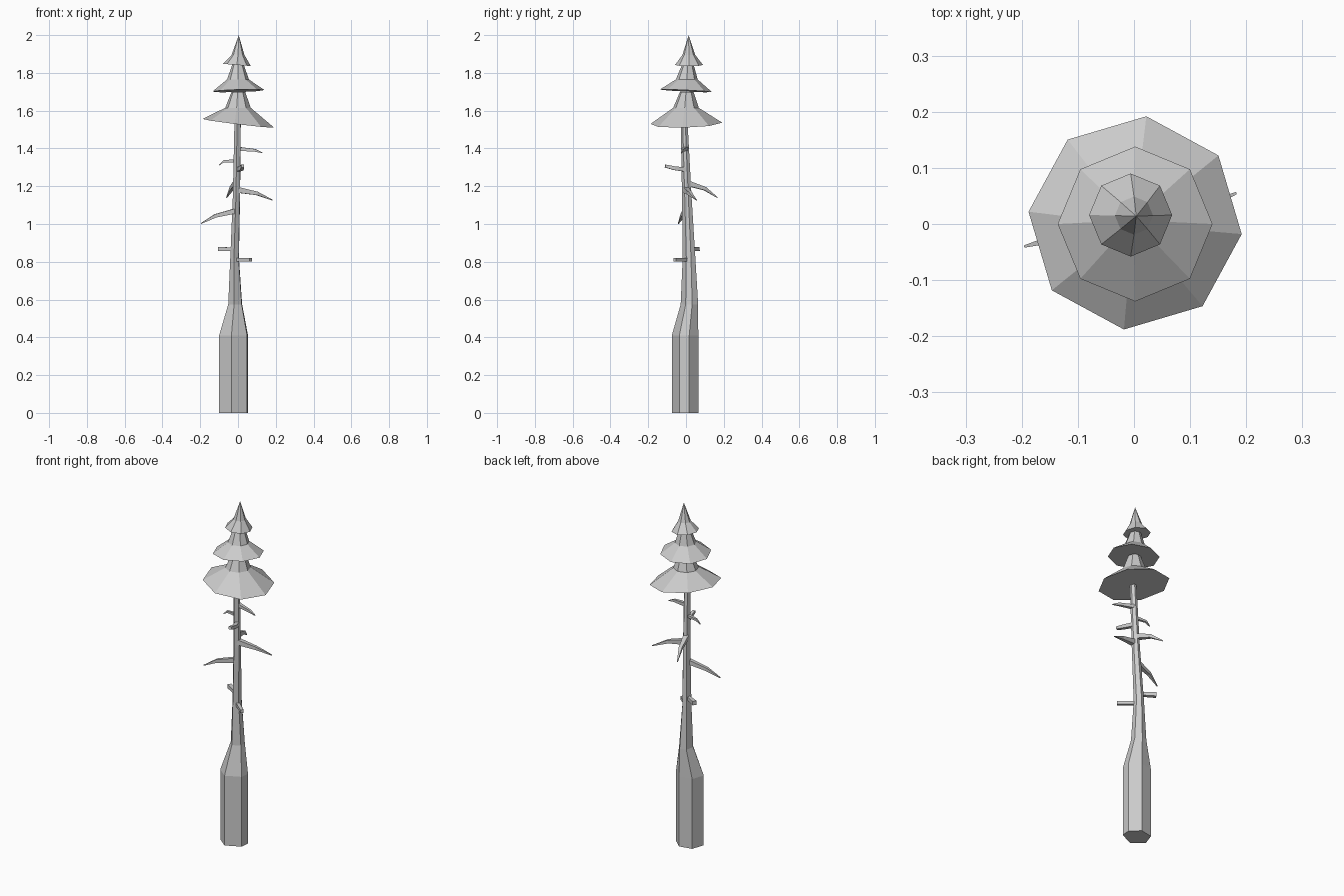
import bpy, bmesh, math
from mathutils import Vector

if "Cube" in bpy.data.objects:
    bpy.data.objects.remove(bpy.data.objects["Cube"])


def loft(name, rings, tip=None):
    """Skin rings of points, with flat caps or a pointed end."""
    bm = bmesh.new()
    vs = [[bm.verts.new(p) for p in ring] for ring in rings]
    n = len(vs[0])
    for a, b in zip(vs, vs[1:]):
        for i in range(n):
            j = (i + 1) % n
            bm.faces.new((a[i], a[j], b[j], b[i]))
    bm.faces.new(vs[0][::-1])
    if tip is None:
        bm.faces.new(vs[-1])
    else:
        t = bm.verts.new(tip)
        for i in range(n):
            bm.faces.new((vs[-1][i], vs[-1][(i + 1) % n], t))
    bmesh.ops.recalc_face_normals(bm, faces=bm.faces)
    me = bpy.data.meshes.new(name)
    bm.to_mesh(me)
    bm.free()
    ob = bpy.data.objects.new(name, me)
    bpy.context.collection.objects.link(ob)
    return ob


# Six-sided trunk: one irregular section, moved and scaled up the height
base = [(0.048, -0.035), (0.053, 0.017), (0, 0.065),
        (-0.075, 0.05), (-0.1, -0.022), (-0.035, -0.075)]
bx, by = -0.0235, -0.005
# z, centre x, centre y, scale x, scale y
levels = [(0, bx, by, 1, 1), (0.41, bx, by, 1, 1),
          (0.575, -0.015, 0.018, 0.48, 0.66),
          (0.82, -0.018, 0.016, 0.30, 0.48),
          (1.15, -0.008, 0.004, 0.25, 0.36),
          (1.54, -0.002, -0.010, 0.22, 0.26)]
loft("trunk", [[(cx + (x - bx) * sx, cy + (y - by) * sy, z) for x, y in base]
               for z, cx, cy, sx, sy in levels])


# Flared eight-sided foliage tiers
def tier(name, profile, turn, tilt=(0, 0), tip=None):
    rings = []
    for k, (r, z, cx, cy) in enumerate(profile):
        ring = []
        for i in range(8):
            a = math.radians(turn + 45 * i)
            x, y = r * math.cos(a), r * math.sin(a)
            dz = x * tilt[0] + y * tilt[1] if k == 0 else 0
            ring.append((cx + x, cy + y, z + dz))
        rings.append(ring)
    return loft(name, rings, tip)


tier("lower_foliage", [(0.191, 1.533, 0.002, 0.002), (0.068, 1.615, 0, 0),
                       (0.036, 1.70, 0.002, 0.004)], -6, (-0.12, 0.03))
tier("middle_foliage", [(0.138, 1.705, 0.002, 0.0), (0.058, 1.765, 0, 0.004),
                        (0.030, 1.845, 0, 0.01)], 0, (0.03, -0.05))
tier("top_foliage", [(0.074, 1.842, -0.006, 0.016), (0.034, 1.895, 0, 0.015)],
     0, (-0.08, 0), (0.004, 0.014, 2.0))


# Bare branches: tapered four-sided sweeps along a short path
def branch(name, pts, radii):
    pts = [Vector(p) for p in pts]
    side = (pts[-1] - pts[0]).cross(Vector((0, 0, 1))).normalized()
    up = side.cross(pts[-1] - pts[0]).normalized()
    loft(name, [[p + r * (side * math.cos(a) + up * math.sin(a))
                 for a in (math.pi / 4 + math.pi / 2 * i for i in range(4))]
                for p, r in zip(pts, radii)])


branch("stub_right", [(-0.02, 0.015, 0.81), (0.068, -0.06, 0.81)], (0.013, 0.013))
branch("stub_left", [(-0.02, 0.015, 0.865), (-0.10, 0.063, 0.868)], (0.013, 0.016))
branch("branch_left", [(-0.01, 0, 1.07), (-0.12, -0.02, 1.043), (-0.195, -0.04, 1.003)],
       (0.019, 0.013, 0.003))
branch("branch_right", [(0, 0, 1.18), (0.10, 0.02, 1.162), (0.182, 0.055, 1.127)],
       (0.021, 0.013, 0.003))
branch("branch_back", [(-0.01, 0.01, 1.215), (-0.035, 0.10, 1.187), (-0.06, 0.166, 1.14)],
       (0.02, 0.013, 0.003))
branch("branch_front", [(0, 0, 1.288), (0.02, -0.06, 1.295), (0.025, -0.11, 1.307)],
       (0.016, 0.014, 0.011))
branch("twig_left", [(-0.01, 0, 1.335), (-0.075, 0.01, 1.332), (-0.10, 0.01, 1.312)],
       (0.012, 0.008, 0.003))
branch("twig_right", [(0, 0, 1.398), (0.09, -0.02, 1.39), (0.128, -0.025, 1.377)],
       (0.015, 0.010, 0.003))
